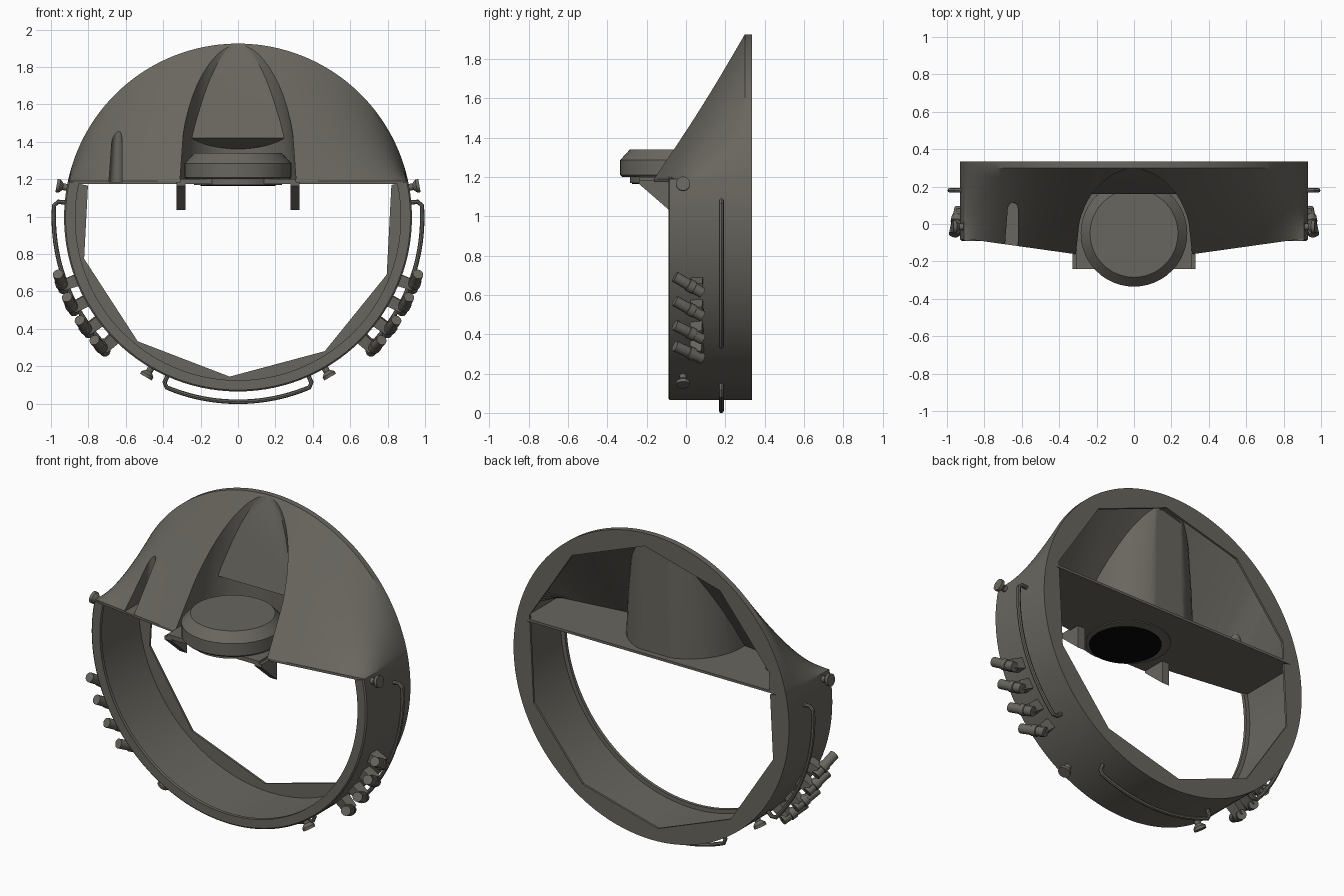
import bpy, bmesh, math
from math import sin, cos, radians, pi
from mathutils import Vector

if "Cube" in bpy.data.objects:
    bpy.data.objects.remove(bpy.data.objects["Cube"], do_unlink=True)

CZ, R, BACK = 0.995, 0.93, 0.335
WALL, FLANGE = 0.895, 0.322


def material(name, rgb):
    m = bpy.data.materials.new(name)
    m.use_nodes = True
    m.diffuse_color = (*rgb, 1)
    m.node_tree.nodes["Principled BSDF"].inputs["Base Color"].default_value = (*rgb, 1)
    return m


grey = material("olive grey", (0.14, 0.133, 0.113))
black = material("black", (0.002, 0.002, 0.002))


def finish(ob):
    bpy.ops.object.select_all(action='DESELECT')
    ob.select_set(True)
    bpy.context.view_layer.objects.active = ob
    bpy.ops.object.shade_smooth_by_angle(angle=radians(30))


def loft(name, sections, mat=grey, smooth=True):
    """Skin closed sections in order and cap both ends."""
    bm = bmesh.new()
    rows = [[bm.verts.new(p) for p in s] for s in sections]
    n = len(rows[0])
    for a, b in zip(rows, rows[1:]):
        for i in range(n):
            j = (i + 1) % n
            bm.faces.new((a[i], a[j], b[j], b[i]))
    bm.faces.new(rows[0])
    bm.faces.new(rows[-1])
    bmesh.ops.recalc_face_normals(bm, faces=bm.faces)
    me = bpy.data.meshes.new(name)
    bm.to_mesh(me)
    bm.free()
    me.materials.append(mat)
    ob = bpy.data.objects.new(name, me)
    bpy.context.collection.objects.link(ob)
    if smooth:
        finish(ob)
    return ob


def subtract(ob, cutter):
    mod = ob.modifiers.new("cut", 'BOOLEAN')
    mod.operation, mod.solver, mod.object = 'DIFFERENCE', 'EXACT', cutter
    bpy.context.view_layer.objects.active = ob
    bpy.ops.object.modifier_apply(modifier=mod.name)


def lathe(name, base, axis, profile, mat=grey, sides=20):
    """Turn (distance, radius) pairs around an axis."""
    axis = Vector(axis).normalized()
    u = axis.orthogonal().normalized()
    v = axis.cross(u)
    return loft(name, [[Vector(base) + axis * d + (u * cos(k) + v * sin(k)) * r
                        for k in (2 * pi * i / sides for i in range(sides))]
                       for d, r in profile], mat)


def box(name, x0, x1, profile):
    """Extrude a y-z profile along x."""
    return loft(name, [[(x, y, z) for y, z in profile] for x in (x0, x1)], smooth=False)


def polar(deg, r, y):
    a = radians(deg)
    return Vector((r * cos(a), y, CZ + r * sin(a)))


def opening(deg):
    """Radius of the ten-sided back opening at an angle."""
    return 0.81 / cos(radians((deg - 15) % 36 - 18))


# Lower ring: front lip, round wall and a back flange with a ten-sided opening
loft("lower_ring", [[polar(a, R, BACK), polar(a, R, -0.083), polar(a, 0.922, -0.09),
                     polar(a, 0.87, -0.09), polar(a, 0.87, -0.07), polar(a, WALL, -0.07),
                     polar(a, WALL, FLANGE), polar(a, opening(a), FLANGE),
                     polar(a, opening(a), BACK)] for a in range(168, 373, 3)])


# Sloping hood over the ring, with a flat shelf below
def front_y(x):
    return -0.205 + 0.14 * abs(x)


def hood_section(a):
    p = polar(a, R, 0.3)
    f = front_y(p.x)
    top = Vector((p.x, f, 1.19))
    slope = [top.lerp(p, i / 8) for i in range(9)]
    return [(p.x, f, 1.175)] + slope + [(p.x, BACK, p.z), (p.x, BACK, 1.175)]


def void_section(a):
    x, y, z = polar(a, WALL, FLANGE)
    return [(x, front_y(x) + 0.09, 1.19), (x, y, z), (x, y, 1.19)]


def opening_section(a):
    x, y, z = polar(a, opening(a), BACK)
    return [(x, 0.3, 1.19), (x, 0.3, z), (x, 0.4, z), (x, 0.4, 1.19)]


def alcove(name, radii, back, low):
    """Upright tapering bay, open towards the front."""
    rows = []
    for z, r in zip((low, 1.45, 1.7, 1.96), radii):
        arc = [(r * cos(pi * i / 24), back - r + r * sin(pi * i / 24), z)
               for i in range(25)]
        rows.append(arc + [(-r, -0.5, z), (r, -0.5, z)])
    return loft(name, rows)


def slot(name, r, low):
    """Narrow notch that leans and tapers upwards."""
    rows = []
    for x, w, z in ((-0.655, r, low), (-0.643, r - 0.014, 1.55)):
        arc = [(x + w * cos(pi * i / 10), 0.08 + r * sin(pi * i / 10), z)
               for i in range(11)]
        rows.append(arc + [(x - w, -0.4, z), (x + w, -0.4, z)])
    return loft(name, rows)


hood = loft("hood", [hood_section(a) for a in range(12, 169, 2)])
void = loft("hood_void", [void_section(a) for a in range(16, 165, 2)])
hole = loft("back_opening", [opening_section(a) for a in range(15, 166, 3)], smooth=False)
bay = alcove("bay_cutter", (0.31, 0.292, 0.255, 0.2), 0.295, 1.2)
bay_skin = alcove("bay_skin", (0.36, 0.325, 0.28, 0.21), 0.317, 1.1)
notch, notch_skin = slot("notch_cutter", 0.035, 1.186), slot("notch_skin", 0.05, 1.1)
# The wedge stays standing in the bay as its slanted back panel
wedge = box("panel_wedge", -0.5, 0.5,
            [(0.16, 1.42), (0.305, 1.96), (0.6, 1.98), (0.6, 1.23)])
subtract(void, bay_skin)
subtract(void, notch_skin)
subtract(bay, wedge)
for cutter in (void, hole, bay, notch):
    subtract(hood, cutter)
for helper in (void, hole, bay, bay_skin, notch, notch_skin, wedge):
    bpy.data.objects.remove(helper, do_unlink=True)
finish(hood)

# Round turret on its plate, with gussets beneath
lathe("turret", (0, -0.05, 1.17), (0, 0, 1),
      [(0, 0.235), (0.03, 0.235), (0.03, 0.275), (0.04, 0.285), (0.115, 0.285),
       (0.17, 0.235)], sides=48)
box("turret_plate", -0.31, 0.31, [(-0.24, 1.175), (-0.24, 1.2), (0, 1.2), (0, 1.175)])
lathe("turret_underside", (0, -0.075, 1.165), (0, 0, 1), [(0, 0.2), (0.008, 0.2)], black, 40)
for side in (-1, 1):
    box("gusset", side * 0.28, side * 0.328,
        [(-0.24, 1.185), (-0.24, 1.165), (-0.09, 1.035), (-0.09, 1.185)])


# Grab handles made from bent tube
def handle(name, a0, a1):
    steps = 24
    pts = [polar(a0, 0.9, 0.18), polar(a0, 0.965, 0.18)]
    pts += [polar(a0 + (a1 - a0) * (0.025 + 0.95 * i / steps), 0.985, 0.18)
            for i in range(steps + 1)]
    pts += [polar(a1, 0.965, 0.18), polar(a1, 0.9, 0.18)]
    rows = []
    for i, p in enumerate(pts):
        t = (pts[min(i + 1, len(pts) - 1)] - pts[max(i - 1, 0)]).normalized()
        u = Vector((0, 1, 0))
        v = t.cross(u)
        rows.append([p + (u * cos(k * pi / 4) + v * sin(k * pi / 4)) * 0.012
                     for k in range(8)])
    loft(name, rows)


handle("left_handle", 5, -43)
handle("right_handle", 175, 223)
handle("bottom_handle", -114, -66)

# Flared knobs and angled nozzles, mirrored on both sides
for side in (1, -1):
    def flip(p):
        return Vector((p.x * side, p.y, p.z))

    for a in (10, -60):
        base = flip(polar(a, 0.9, -0.015))
        lathe("knob", base, flip(polar(a, 1, 0)) - Vector((0, 0, CZ)),
              [(0, 0.02), (0.05, 0.018), (0.068, 0.036), (0.085, 0.036)])
    for a in (-20, -27.5, -35.5, -43):
        centre = flip(polar(a, 1.008, 0.015))
        out = flip(polar(a, 1, 0)) - Vector((0, 0, CZ))
        up = Vector((-out.z * side, 0, out.x * side))
        axis = Vector((0, -0.8, 0)) + up * 0.5
        lathe("nozzle", centre - axis.normalized() * 0.08, axis,
              [(0, 0.028), (0.05, 0.028), (0.052, 0.033), (0.085, 0.033),
               (0.087, 0.028), (0.165, 0.028)], sides=16)
        lathe("nozzle_mount", centre - out * 0.1 + Vector((0, 0.04, 0)) - up * 0.02, out,
              [(0, 0.046), (0.1, 0.04)], sides=4)
